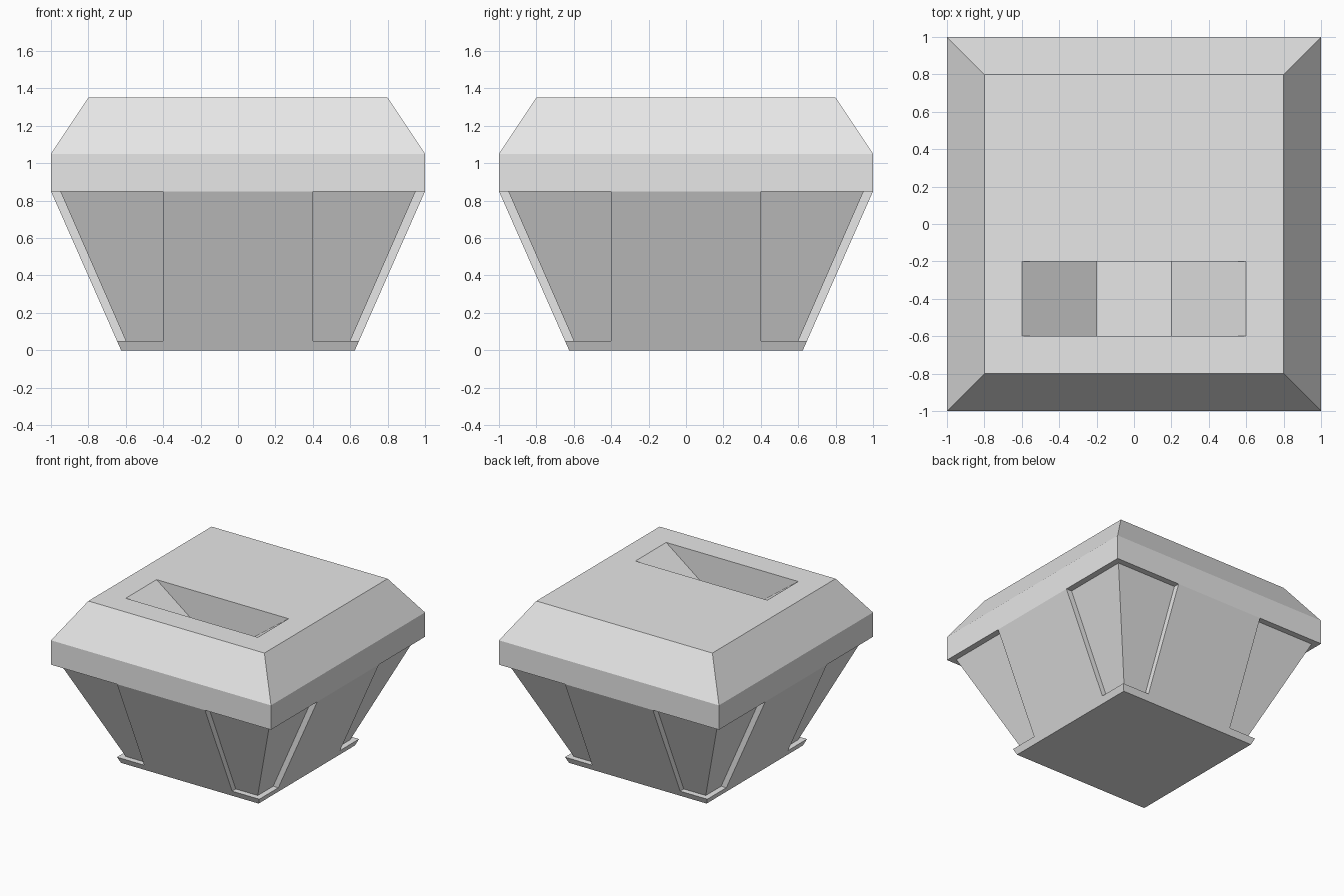
import bpy
import bmesh
from math import pi
from mathutils import Matrix, Vector

default_cube = bpy.data.objects.get("Cube")
if default_cube:
    bpy.data.objects.remove(default_cube, do_unlink=True)

# Single light grey finish
grey = bpy.data.materials.new("light_grey")
grey.use_nodes = True
colour = (0.8, 0.8, 0.8, 1)
grey.diffuse_color = colour
grey.node_tree.nodes["Principled BSDF"].inputs["Base Color"].default_value = colour


def finish(bm, name):
    bmesh.ops.recalc_face_normals(bm, faces=bm.faces)
    mesh = bpy.data.meshes.new(name)
    bm.to_mesh(mesh)
    bm.free()
    mesh.materials.append(grey)
    obj = bpy.data.objects.new(name, mesh)
    bpy.context.collection.objects.link(obj)
    return obj


def square_loft(name, levels):
    """Stack of square sections, each given as (half width, height)."""
    bm = bmesh.new()
    rings = []
    for h, z in levels:
        corners = ((-h, -h), (h, -h), (h, h), (-h, h))
        rings.append([bm.verts.new((x, y, z)) for x, y in corners])
    for low, high in zip(rings, rings[1:]):
        for i in range(4):
            j = (i + 1) % 4
            bm.faces.new((low[i], low[j], high[j], high[i]))
    bm.faces.new(rings[0])
    bm.faces.new(rings[-1])
    return finish(bm, name)


def prism(name, profile, depth, turn=Matrix()):
    """Closed profile of 3D points pushed along a vector, then turned."""
    bm = bmesh.new()
    face = bm.faces.new([bm.verts.new(p) for p in profile])
    moved = bmesh.ops.extrude_face_region(bm, geom=[face], use_keep_orig=True)
    verts = [v for v in moved["geom"] if isinstance(v, bmesh.types.BMVert)]
    bmesh.ops.translate(bm, verts=verts, vec=Vector(depth))
    bm.transform(turn)
    return finish(bm, name)


# Tapered body: foot plate, recessed core and flared side panels
FOOT, RIM, TOP = 0.05, 0.85, 1.35
square_loft("foot_plate", [(0.625, 0), (0.647, FOOT)])
square_loft("body_core", [(0.6, FOOT), (0.95, RIM)])

panel = [(-0.4, -0.647, FOOT), (-0.4, -1, RIM), (-0.4, -0.85, RIM), (-0.4, -0.5, FOOT)]
for i, side in enumerate(("front", "left", "back", "right")):
    prism(side + "_panel", panel, (0.8, 0, 0), Matrix.Rotation(i * pi / 2, 4, "Z"))

# Lid with a sloped-end slot sunk into its top
lid = square_loft("lid", [(1, RIM), (1, 1.05), (0.8, TOP)])
slot = [(-0.2, 1.05), (0.2, 1.05), (0.6, TOP), (0.6, 1.5), (-0.6, 1.5), (-0.6, TOP)]
cutter = prism("slot_cutter", [(x, -0.6, z) for x, z in slot], (0, 0.4, 0))
cutter.hide_render = True
cutter.hide_viewport = True
cut = lid.modifiers.new("slot", "BOOLEAN")
cut.operation = "DIFFERENCE"
cut.solver = "EXACT"
cut.object = cutter
